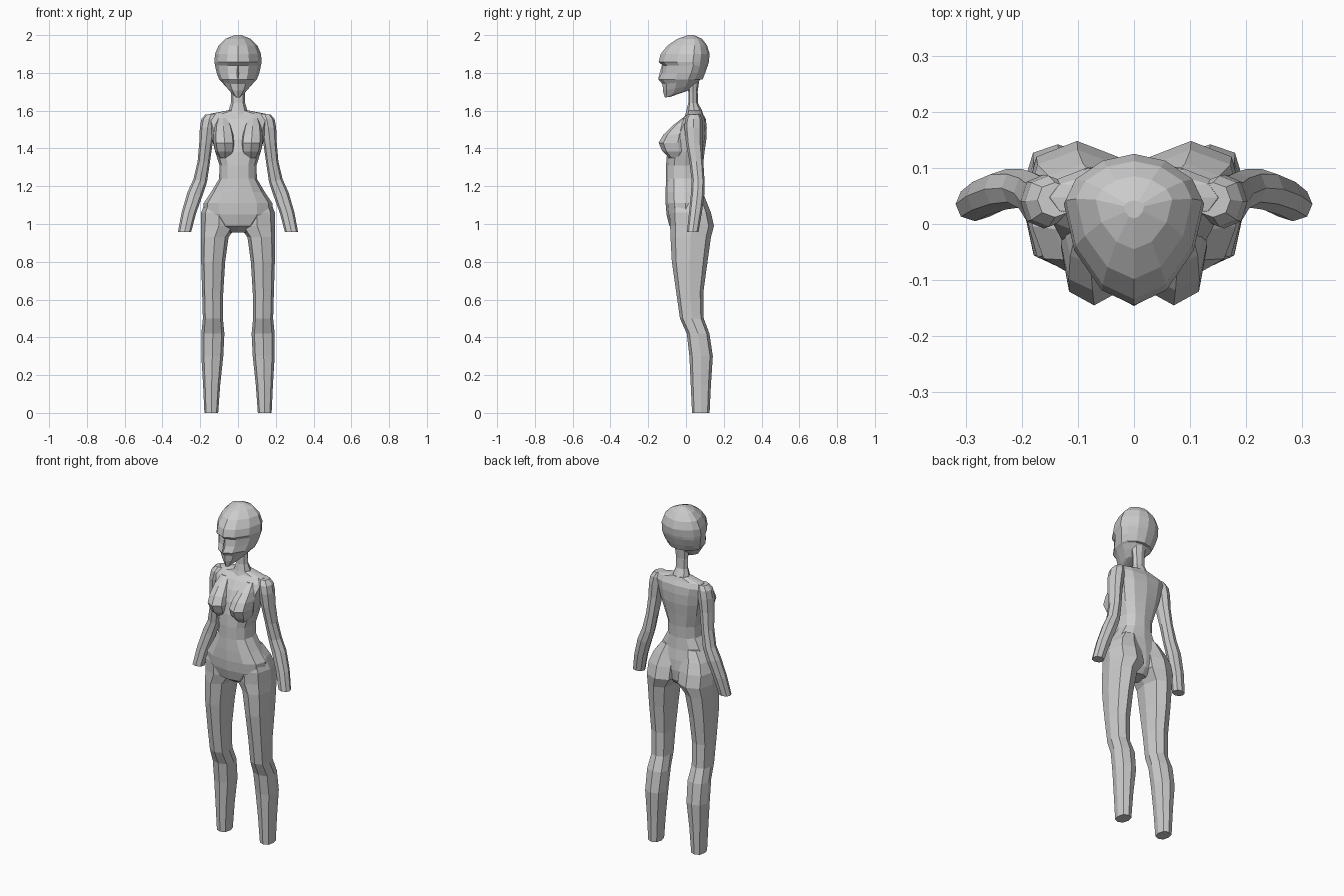
import bpy, bmesh, math


def loft(name, rings, sides=8, split=0.5, power=1.0, mirror=False, tilts=None, leans=None):
    """Skin horizontal sections (z, x_min, x_max, y_front, y_back) into a closed faceted form.
    split sets where along y the section is widest, power > 1 makes it more pointed."""
    bm = bmesh.new()
    loops = []
    for i, (z, x0, x1, yf, yb) in enumerate(rings):
        cx, rx = (x0 + x1) / 2, (x1 - x0) / 2
        cy = yf + (yb - yf) * split
        loop = []
        for k in range(sides):
            a = 2 * math.pi * k / sides
            s, c = math.sin(a), -math.cos(a)
            x = cx + rx * math.copysign(abs(s) ** power, s)
            ry = (cy - yf) if c < 0 else (yb - cy)
            y = cy + ry * math.copysign(abs(c) ** power, c)
            tilt = tilts[i] if tilts else 0
            lean = leans[i] if leans else 0
            loop.append(bm.verts.new((x, y, z + tilt * (y - yf) + lean * (x - cx))))
        loops.append(loop)
    for a, b in zip(loops, loops[1:]):
        for k in range(sides):
            j = (k + 1) % sides
            bm.faces.new((a[k], a[j], b[j], b[k]))
    bm.faces.new(loops[0])
    bm.faces.new(loops[-1])
    bmesh.ops.recalc_face_normals(bm, faces=bm.faces)
    me = bpy.data.meshes.new(name)
    bm.to_mesh(me)
    bm.free()
    ob = bpy.data.objects.new(name, me)
    bpy.context.collection.objects.link(ob)
    if mirror:
        ob.modifiers.new("mirror", 'MIRROR')
    return ob


def centred(rows):
    return [(z, -w, w, f, b) for z, w, f, b in rows]


# Head: pointed chin and face ridge, jaw sections rise toward the back
loft("head", centred([
    (1.670, 0.012, -0.112, -0.085),
    (1.682, 0.040, -0.116, 0.020),
    (1.705, 0.066, -0.122, 0.055),
    (1.740, 0.090, -0.124, 0.075),
    (1.765, 0.100, -0.146, 0.088),
    (1.800, 0.113, -0.130, 0.102),
    (1.840, 0.122, -0.124, 0.116),
    (1.858, 0.125, -0.145, 0.121),
    (1.900, 0.122, -0.134, 0.125),
    (1.945, 0.103, -0.098, 0.112),
    (1.980, 0.068, -0.045, 0.085),
    (2.000, 0.018, 0.010, 0.042)]),
    sides=12, split=0.68, power=1.12,
    tilts=[0.1, 0.2, 0.2, 0.12] + [0] * 8)

# Nose wedge
loft("nose", centred([
    (1.762, 0.012, -0.142, -0.09),
    (1.772, 0.016, -0.147, -0.09),
    (1.840, 0.006, -0.128, -0.09)]), sides=4)

# Neck
loft("neck", centred([
    (1.560, 0.075, -0.010, 0.095),
    (1.600, 0.050, 0.002, 0.085),
    (1.640, 0.038, 0.012, 0.064),
    (1.700, 0.038, 0.012, 0.062),
    (1.760, 0.045, 0.000, 0.070)]), sides=8)

# Torso from crotch to shoulders
loft("torso", centred([
    (0.955, 0.045, -0.035, 0.070),
    (0.990, 0.110, -0.088, 0.100),
    (1.050, 0.180, -0.103, 0.105),
    (1.110, 0.182, -0.108, 0.100),
    (1.170, 0.142, -0.108, 0.090),
    (1.240, 0.100, -0.106, 0.086),
    (1.310, 0.098, -0.106, 0.090),
    (1.380, 0.120, -0.100, 0.098),
    (1.450, 0.138, -0.085, 0.108),
    (1.510, 0.150, -0.058, 0.110),
    (1.555, 0.165, -0.025, 0.105),
    (1.583, 0.150, 0.005, 0.090),
    (1.600, 0.060, 0.010, 0.085)]),
    sides=12, power=0.85)

# Breasts: long upper slope, short underside
loft("breast", [
    (1.350, 0.035, 0.100, -0.090, -0.02),
    (1.385, 0.015, 0.122, -0.125, 0.00),
    (1.430, 0.012, 0.130, -0.145, 0.00),
    (1.475, 0.018, 0.130, -0.118, 0.00),
    (1.520, 0.030, 0.125, -0.072, 0.02),
    (1.560, 0.050, 0.110, -0.020, 0.03)],
    sides=8, split=0.7, power=0.8, mirror=True)

# Legs with buttock, knee and calf
loft("leg", [
    (0.000, 0.105, 0.178, 0.032, 0.125),
    (0.150, 0.094, 0.185, 0.025, 0.132),
    (0.300, 0.078, 0.194, 0.018, 0.142),
    (0.420, 0.072, 0.194, 0.004, 0.124),
    (0.500, 0.080, 0.186, -0.032, 0.094),
    (0.640, 0.078, 0.190, -0.052, 0.092),
    (0.800, 0.068, 0.195, -0.075, 0.114),
    (0.930, 0.050, 0.196, -0.082, 0.132),
    (0.990, 0.006, 0.197, -0.084, 0.148),
    (1.060, 0.006, 0.195, -0.086, 0.132),
    (1.120, 0.010, 0.172, -0.075, 0.108),
    (1.180, 0.020, 0.125, -0.050, 0.084)],
    sides=8, power=0.8, mirror=True)

# Arms from rounded shoulder to cut wrist
loft("arm", [
    (0.958, 0.248, 0.318, 0.005, 0.066),
    (1.060, 0.222, 0.298, 0.016, 0.084),
    (1.160, 0.188, 0.267, 0.026, 0.098),
    (1.230, 0.164, 0.236, 0.030, 0.098),
    (1.330, 0.148, 0.214, 0.018, 0.092),
    (1.430, 0.134, 0.205, 0.000, 0.086),
    (1.510, 0.120, 0.202, -0.008, 0.088),
    (1.555, 0.110, 0.194, -0.005, 0.086),
    (1.582, 0.110, 0.172, 0.012, 0.074)],
    sides=8, power=0.9, mirror=True,
    leans=[0, 0.1, 0.25, 0.2, 0, 0, 0, 0, -0.05])
